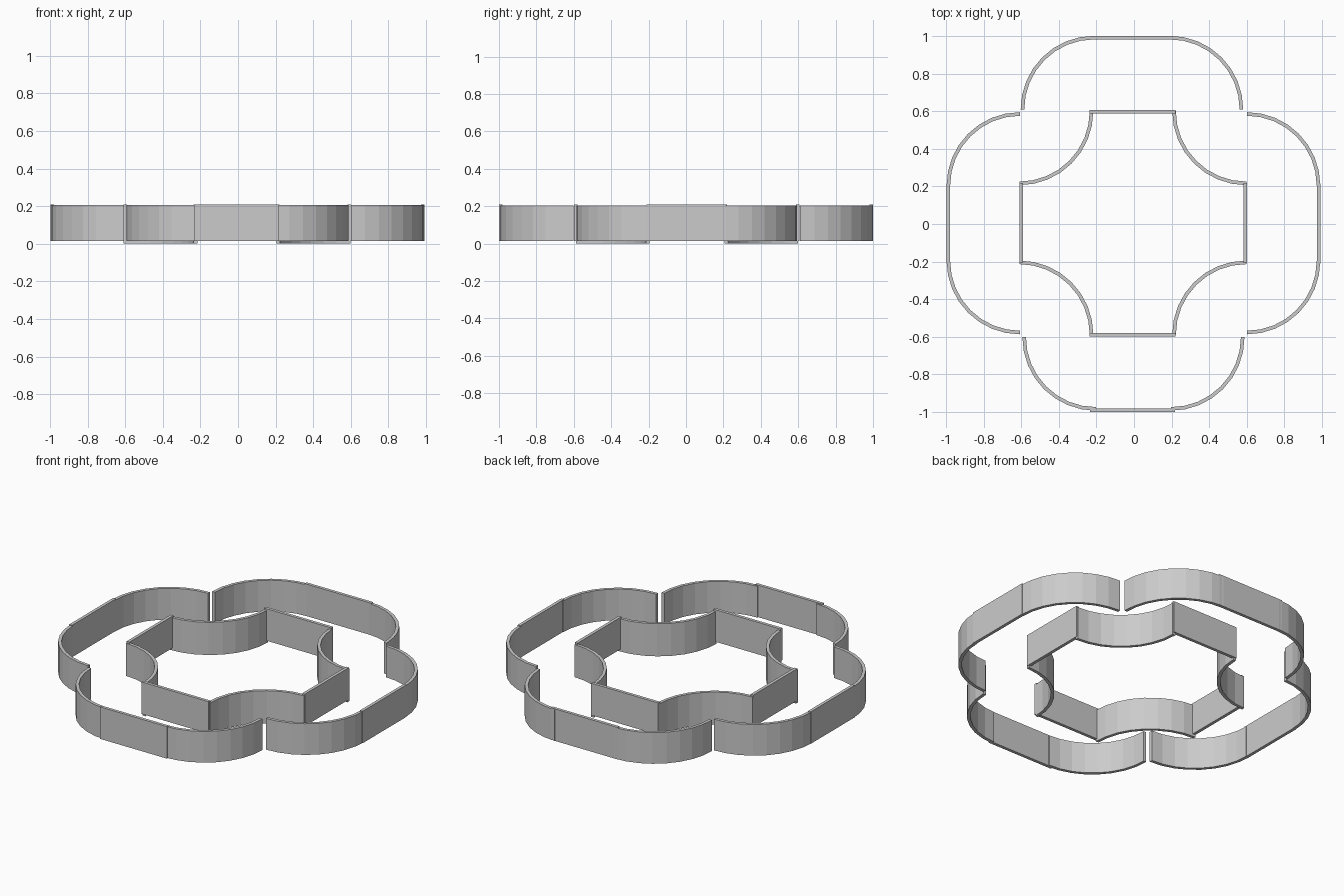
import bpy, bmesh
from math import cos, sin, radians

if "Cube" in bpy.data.objects:
    bpy.data.objects.remove(bpy.data.objects["Cube"])

T = 0.019  # wall thickness


def strip(name, inner, outer, z0, z1):
    """Closed thin wall between two matching plan outlines."""
    bm = bmesh.new()
    rings = [[bm.verts.new((p[0], p[1], z)) for p, z in
              ((a, z0), (b, z0), (b, z1), (a, z1))] for a, b in zip(inner, outer)]
    for r, s in zip(rings, rings[1:]):
        for i in range(4):
            j = (i + 1) % 4
            bm.faces.new((r[i], r[j], s[j], s[i]))
    bm.faces.new(rings[0])
    bm.faces.new(rings[-1])
    bmesh.ops.recalc_face_normals(bm, faces=bm.faces)
    me = bpy.data.meshes.new(name)
    bm.to_mesh(me)
    bm.free()
    ob = bpy.data.objects.new(name, me)
    bpy.context.collection.objects.link(ob)


def arc_wall(name, c, r, start, z0, z1, n=8):
    """Quarter-circle wall with mid-radius r, starting at the given angle."""
    def ring(q):
        angles = [radians(start + 90 * i / n) for i in range(n + 1)]
        return [(c[0] + q * cos(a), c[1] + q * sin(a)) for a in angles]
    strip(name, ring(r - T / 2), ring(r + T / 2), z0, z1)


def straight_wall(name, x0, x1, y0, y1, z0, z1):
    strip(name, [(x0, y0), (x1, y0)], [(x0, y1), (x1, y1)], z0, z1)


h = T / 2
quads = {"back_right": (1, 1, 0), "back_left": (-1, 1, 90),
         "front_left": (-1, -1, 180), "front_right": (1, -1, 270)}

for tag, (sx, sy, a) in quads.items():
    # outer lobe arcs, front/back pair
    cx = {"back_right": 0.19, "back_left": -0.212,
          "front_left": -0.203, "front_right": 0.197}[tag]
    cy = 0.61 if sy > 0 else -0.602
    arc_wall("end_arc_" + tag, (cx, cy), 0.381, a, 0.014, 0.205)
    # outer lobe arcs, left/right pair
    cx = 0.6 if sx > 0 else -0.606
    cy = 0.204 if sy > 0 else -0.196
    arc_wall("side_arc_" + tag, (cx, cy), 0.381, a, 0.014, 0.205)
    # inner concave arcs
    cy = 0.6 if sy > 0 else -0.588
    cx = 0.597 if sx > 0 else -0.61
    arc_wall("inner_arc_" + tag, (cx, cy), 0.384, a + 180, 0.0, 0.2)

# outer straight walls
for tag, y in (("back", 0.99), ("front", -0.99)):
    straight_wall("outer_wall_" + tag, -0.235, 0.217, y - h, y + h, 0.014, 0.21)
for tag, x in (("left", -0.988), ("right", 0.983)):
    straight_wall("outer_wall_" + tag, x - h, x + h, -0.21, 0.215, 0.014, 0.21)

# inner straight walls
for tag, y in (("back", 0.597), ("front", -0.589)):
    straight_wall("inner_wall_" + tag, -0.236, 0.22, y - h, y + h, 0.014, 0.21)
for tag, x in (("left", -0.6), ("right", 0.591)):
    straight_wall("inner_wall_" + tag, x - h, x + h, -0.208, 0.218, 0.014, 0.21)
